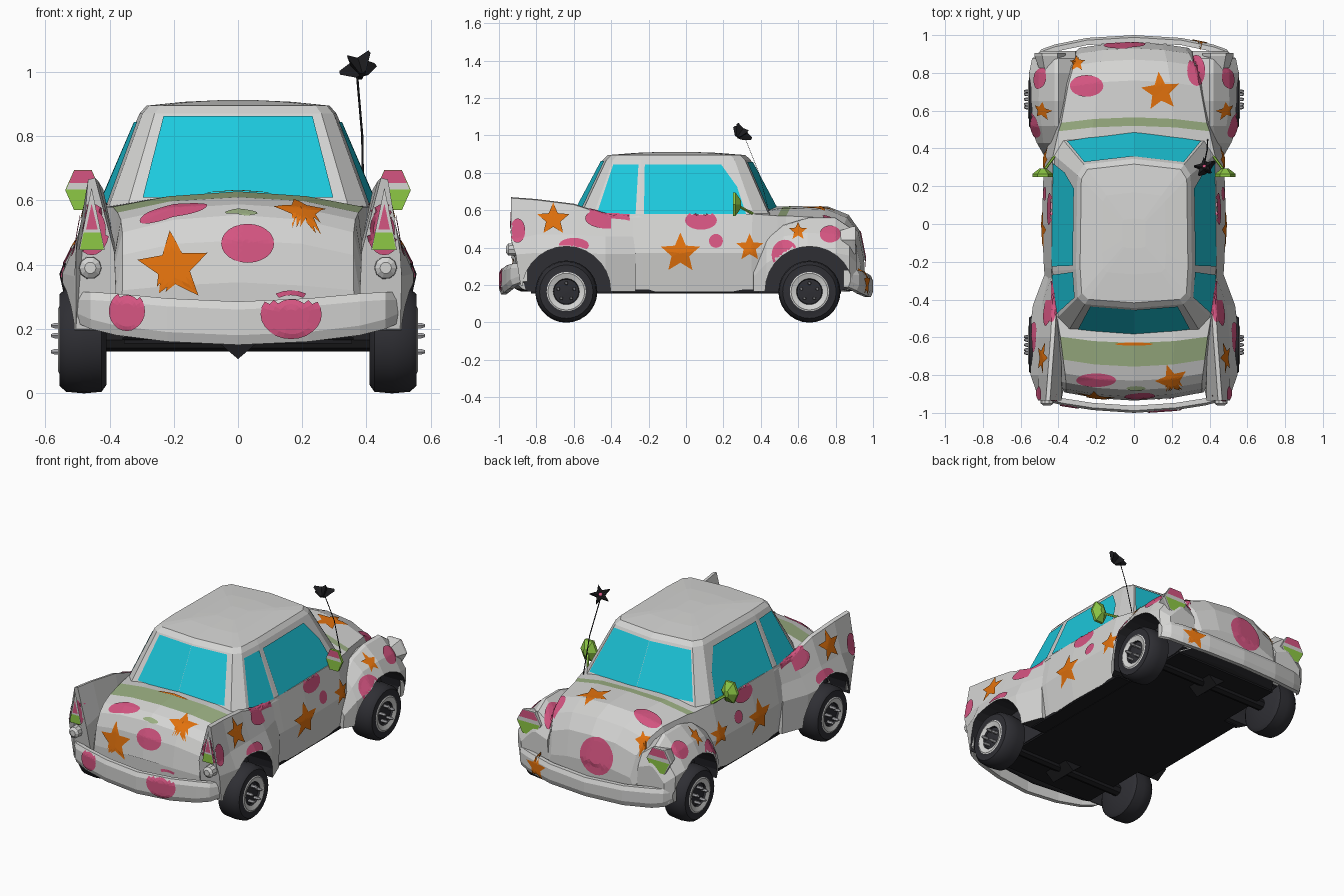
import bpy, bmesh, math
from mathutils import Vector
from mathutils.bvhtree import BVHTree

if "Cube" in bpy.data.objects:
    bpy.data.objects.remove(bpy.data.objects["Cube"])

COL = {"white": (.66, .66, .65), "glass_cyan": (.012, .58, .72), "pink": (.66, .09, .22),
       "orange": (.75, .165, .004), "sage": (.32, .42, .22), "lime": (.27, .58, .06),
       "charcoal": (.028, .028, .034), "black": (.012, .012, .014), "steel": (.4, .4, .42)}
IDX = {n: i for i, n in enumerate(COL)}
MATS = []
for n, c in COL.items():
    m = bpy.data.materials.new(n)
    m.diffuse_color = (*c, 1)
    m.use_nodes = True
    m.node_tree.nodes["Principled BSDF"].inputs["Base Color"].default_value = m.diffuse_color
    MATS.append(m)


def make(name, verts, faces, mats, facing=None):
    """Mesh object; mats is one colour or one per face."""
    bm = bmesh.new()
    vs = [bm.verts.new(v) for v in verts]
    for k, f in enumerate(faces):
        bf = bm.faces.new([vs[i] for i in f])
        bf.material_index = IDX[mats if isinstance(mats, str) else mats[k]]
    bm.normal_update()
    if facing is None:
        bmesh.ops.recalc_face_normals(bm, faces=bm.faces[:])
    else:
        for f in bm.faces:
            if f.normal.dot(facing) < 0:
                f.normal_flip()
    me = bpy.data.meshes.new(name)
    bm.to_mesh(me)
    bm.free()
    for m in MATS:
        me.materials.append(m)
    ob = bpy.data.objects.new(name, me)
    bpy.context.collection.objects.link(ob)
    return ob


def loft(name, rings, mat="white", matf=None, sx=1):
    n = len(rings[0])
    verts = [(p[0] * sx, p[1], p[2]) for r in rings for p in r]
    faces, mats = [], []
    for i in range(len(rings) - 1):
        for j in range(n):
            k = (j + 1) % n
            faces.append((i * n + j, i * n + k, i * n + n + k, i * n + n + j))
            mats.append(matf(i, j) if matf else mat)
    faces += [tuple(range(n)), tuple(range(len(verts) - n, len(verts)))]
    return make(name, verts, faces, mats + [mats[0], mats[-1]])


def mirror_ring(half):
    return half + [(-p[0], p[1], p[2]) for p in half[-2:0:-1]]


def circle(c, r, axis, n=12, rz=None):
    rz = rz or r
    out = []
    for i in range(n):
        a = 2 * math.pi * i / n
        u, v = r * math.cos(a), rz * math.sin(a)
        out.append((c[0], c[1] + u, c[2] + v) if axis == "x" else (c[0] + u, c[1], c[2] + v))
    return out


# main body: y, bottom z, half width, shoulder x, shoulder z, mid z, centre z
ST = [(-.935, .2, .37, .36, .32, .335, .345), (-.915, .18, .38, .36, .43, .465, .475),
      (-.88, .165, .4, .36, .5, .54, .555), (-.83, .165, .4, .365, .54, .575, .588),
      (-.755, .165, .4, .375, .562, .598, .61), (-.63, .165, .42, .39, .58, .613, .628),
      (-.45, .165, .46, .42, .58, .6, .62), (-.25, .165, .477, .435, .58, .6, .62),
      (0, .165, .487, .438, .58, .6, .62), (.38, .165, .477, .43, .58, .6, .62),
      (.52, .165, .44, .4, .57, .61, .62), (.565, .165, .43, .385, .57, .61, .622),
      (.76, .165, .4, .35, .56, .605, .62), (.87, .165, .38, .32, .51, .56, .575),
      (.93, .18, .33, .29, .43, .48, .49), (.96, .2, .29, .27, .3, .33, .34)]


def body_ring(y, zb, xw, xs, zs, zm, zc):
    half = [(0, zb), (xw - .03, zb), (xw, (zb + zs) / 2), (xs, zs), (xs * .55, zm), (0, zc)]
    return mirror_ring([(x, y * (1 - .35 * x * x), z) for x, z in half])


body = loft("body_shell", [body_ring(*s) for s in ST],
            matf=lambda i, j: "sage" if i in (4, 10) and 3 <= j <= 6 else "white")

# fenders: y, bottom z, fin x, top z, middle x, middle z, outer x
REAR = [(-.27, .165, .42, .565, .45, .46, .475), (-.43, .165, .42, .58, .49, .46, .535),
        (-.6, .165, .43, .635, .505, .47, .557), (-.8, .165, .445, .66, .505, .47, .547),
        (-.935, .2, .455, .67, .505, .44, .51)]
FRONT = [(.36, .165, .42, .33, .45, .28, .475), (.43, .165, .42, .45, .48, .39, .515),
         (.52, .165, .41, .52, .49, .46, .55), (.65, .165, .41, .56, .505, .48, .56),
         (.8, .165, .41, .56, .5, .47, .555), (.875, .18, .41, .51, .48, .44, .54),
         (.915, .2, .4, .4, .44, .37, .49)]


def fender_ring(y, zb, xt, zt, xm, zm, xo, xi):
    zo = zb + (zm - zb) * .68
    low = max(y, -.885)      # lower rear end tucks in behind the bumper
    return [(xi, low, zb), (xi + .01, y, zm), (xt - .01, y, zt), (xt + .012, y, zt - .005),
            (xm, y, zm), (xo, (y + low) / 2, zo), (xo - .005, low, zb)]


shell = [body]
for s, side in ((1, "right"), (-1, "left")):
    shell.append(loft("rear_fender_" + side, [fender_ring(*r, .375) for r in REAR], sx=s))
    shell.append(loft("front_fender_" + side, [fender_ring(*r, .3) for r in FRONT], sx=s))

# wheel wells cut through body and fenders
WHEELS = (-.64, .66)
cutters = [loft("well_cutter", [circle((x, y, .17), .237, "x", 28) for x in (.36, .75)], "charcoal", sx=s)
           for y in WHEELS for s in (1, -1)]
for ob in shell:
    for c in cutters:
        mod = ob.modifiers.new("well", "BOOLEAN")
        mod.object, mod.operation, mod.solver = c, "DIFFERENCE", "EXACT"
dg = bpy.context.evaluated_depsgraph_get()
done = [bpy.data.meshes.new_from_object(ob.evaluated_get(dg)) for ob in shell]
for ob, me in zip(shell, done):
    ob.modifiers.clear()
    ob.data = me
    for p in me.polygons:
        if p.normal.z < -.9 and p.center.z < .18:
            p.material_index = IDX["charcoal"]
for c in cutters:
    bpy.data.objects.remove(c)


# bumpers: x, y, low z, high z
def bumper(name, path, s):
    full = [(-p[0], *p[1:]) for p in path[:0:-1]] + path
    return loft(name, [[(x, y, lo + .03), (x, y, hi - .025), (x, y - s * .012, hi),
                        (x, y - s * .038, hi), (x, y - s * .038, lo), (x, y - s * .012, lo)]
                       for x, y, lo, hi in full])


shell.append(bumper("rear_bumper", [(0, -1, .15, .285), (.22, -.985, .16, .295), (.38, -.96, .18, .31),
                                    (.46, -.938, .2, .315), (.505, -.885, .22, .315)], -1))
shell.append(bumper("front_bumper", [(0, 1, .135, .25), (.25, .985, .14, .26), (.42, .95, .155, .275),
                                     (.49, .925, .17, .28), (.525, .88, .19, .28)], 1))

# cabin with roof
H0 = [(0, .51), (.38, .45), (.43, .37), (.44, -.25), (.41, -.5), (.35, -.57), (0, -.61)]
H1 = [(0, .345), (.265, .315), (.3, .26), (.307, -.24), (.298, -.39), (.26, -.425), (0, -.445)]


def plan(h, z, k=1):
    return mirror_ring([(x * k, -.05 + (y + .05) * k, z) for x, y in h])


loft("cabin", [plan(H0, .56), plan(H1, .87), plan(H1, .895, .93), plan(H1, .907, .55), plan(H1, .912, .2)])

# windows as thin plates on the cabin sides
for name, g, u0, u1, v0, v1, cut in (("windscreen", 0, 0, .97, .13, .95, 0), ("door_window", 2, .07, .96, .06, .91, .09),
                                     ("quarter_window", 3, .08, .93, .06, .91, 0), ("rear_window", 5, .12, 1, .15, .97, 0)):
    for s in (1, -1):
        def at(u, v):
            lo = Vector((*H0[g], .56)).lerp(Vector((*H0[g + 1], .56)), u)
            return lo.lerp(Vector((*H1[g], .87)).lerp(Vector((*H1[g + 1], .87)), u), v)
        pts = [at(u0, v0), at(u1, v0), at(u1, v1), at(u0 + cut, v1), at(u0, v0 + (v1 - v0) * .55)]
        nrm = (pts[1] - pts[0]).cross(pts[2] - pts[0]).normalized()
        if nrm.dot(Vector((.3, .3 - g * .15, .3))) < 0:
            nrm = -nrm
        pts = [p + nrm * .006 for p in pts]
        make(name, [(p.x * s, p.y, p.z) for p in pts], [(0, 1, 2, 3, 4)], "glass_cyan",
             Vector((nrm.x * s, nrm.y, nrm.z)))

# painted spots and stars, laid on the shell by ray casting
V, F, M = [], [], []
for ob in shell:
    o = len(V)
    V += [v.co.copy() for v in ob.data.vertices]
    F += [[o + i for i in p.vertices] for p in ob.data.polygons]
    M += [p.material_index for p in ob.data.polygons]
TREE = BVHTree.FromPolygons(V, F)
AX = {"x": ((0, 1, 0), (0, 0, 1)), "y": ((1, 0, 0), (0, 0, 1)), "z": ((1, 0, 0), (0, 1, 0))}


def decal(mat, axis, sign, a, b, ra, rb=None, rot=0.0):
    """Spot if rb is given, otherwise a five-pointed star; seen from sign*axis."""
    U, W = (Vector(t) for t in AX[axis])
    d = Vector([-sign if k == axis else 0 for k in "xyz"])
    if rb:
        out = [(ra * math.cos(i * math.pi / 12), rb * math.sin(i * math.pi / 12)) for i in range(24)]
    else:
        tip = [((1, .45)[i % 2] * ra, math.pi / 2 + rot + i * math.pi / 5) for i in range(10)]
        tip = [(r * math.cos(t), r * math.sin(t)) for r, t in tip]
        out = []
        for p, q in zip(tip, tip[1:] + tip[:1]):
            out += [p, ((p[0] + q[0]) / 2, (p[1] + q[1]) / 2)]
    n, verts, hits, faces = len(out), [], [], []
    for t in (.02, .2, .4, .6, .8, 1):
        for p in out:
            loc, nr, i, _ = TREE.ray_cast(U * (a + p[0] * t) + W * (b + p[1] * t) - d * 2, d)
            ok = loc is not None and M[i] != IDX["charcoal"]
            if ok and nr.dot(d) > 0:
                nr = -nr
            hits.append(loc.dot(d) if ok else None)
            verts.append(loc + nr * .005 if ok else Vector((0, 0, .4)))
    for r in range(5):
        for j in range(n):
            f = (r * n + j, r * n + (j + 1) % n, (r + 1) * n + (j + 1) % n, (r + 1) * n + j)
            h = [hits[i] for i in f]
            if None not in h and max(h) - min(h) < .05:
                faces.append(f)
    if all(h is not None for h in hits[:n]):
        faces.append(tuple(range(n)))
    used = sorted({i for f in faces for i in f})
    new = {v: k for k, v in enumerate(used)}
    make("painted_" + ("spot" if rb else "star"), [verts[i] for i in used],
         [[new[i] for i in f] for f in faces], mat, -d)


for args in ((-.2, .39, .115, None, .1), (.03, .465, .082, .06),
             (-.345, .255, .056, .06), (.165, .245, .095, .075)):       # rear
    decal("pink" if args[3] else "orange", "y", -1, *args)
decal("pink", "z", 1, -.2, -.825, .105, .035)                           # boot lid top
decal("orange", "z", 1, .2, -.83, .09, None, .3)
decal("sage", "z", 1, .01, -.868, .05, .012)
decal("orange", "z", 1, 0, -.635, .1, .008)
decal("pink", "y", 1, -.05, .38, .11, .11)                              # nose
decal("orange", "y", 1, .35, .21, .08)
for args in ((-.25, .73, .088, .056), (.14, .7, .105, None, .1), (-.3, .85, .045), (.33, .81, .05, .08)):  # hood
    decal("pink" if len(args) > 3 and args[3] else "orange", "z", 1, *args)
for s in (1, -1):                                                       # sides
    decal("pink", "z", 1, s * .435, -.41, .028, .11)
    decal("pink", "y", -1, s * .455, .51, .055, .08)
    for args in ((-.03, .37, .11), (-.71, .55, .09), (.34, .4, .075), (.6, .485, .05), (.16, .435, .037, .037),
                 (.08, .545, .085, .05), (-.42, .555, .12, .055), (-.6, .41, .08, .04), (.53, .36, .07, .08),
                 (.77, .47, .055, .045), (-.9, .49, .04, .065)):
        decal("pink" if len(args) > 3 else "orange", "x", s, *args)


# lamps and mirrors with pink, white and lime bands
def banded(name, c, rx, rz, y0, y1, k, mat, s):
    d = 1 if y1 > y0 else -1
    loft(name, [circle((c[0], y, c[1]), rx * q, "y", 6, rz * q) for y, q in ((y0, k), (y1 - d * .015, 1), (y1, 1))], mat, sx=s)
    hw = lambda t: 1 - abs(t) * .58
    for t0, t1, m in ((.3, .84, "pink"), (.02, .3, "white"), (-.84, .02, "lime")):
        make(name + "_band", [(s * (c[0] + e * hw(t) * rx * .95), y1 + d * .004, c[1] + t * rz)
                              for e, t in ((-1, t0), (1, t0), (1, t1), (-1, t1))], [(0, 1, 2, 3)], m, Vector((0, d, 0)))


for s in (1, -1):
    banded("headlight", (.445, .44), .082, .085, .8, .905, .6, "white", s)
    banded("mirror", (.483, .632), .055, .072, .295, .25, .3, "lime", s)
    loft("mirror_stalk", [circle((x, y, z), .009, "y", 6) for x, y, z in ((.42, .36, .58), (.475, .285, .62))], "lime", sx=s)
    # tail lights in the fin ends: white frame, lime foot, pink centre
    for m, y, tri in (("white", -.942, [(.415, .445), (.495, .445), (.456, .64)]),
                      ("lime", -.946, [(.418, .447), (.492, .447), (.481, .5), (.428, .5)]),
                      ("pink", -.946, [(.437, .51), (.473, .51), (.456, .59)])):
        make("tail_light", [(s * x, y, z) for x, z in tri], [tuple(range(len(tri)))], m, Vector((0, -1, 0)))
    loft("reverse_lamp", [circle((.46, y, .39), r, "y", 10) for y, r in ((-.9, .036), (-.95, .034), (-.962, .018))], sx=s)

# wheels: lathed tyre, rim and hub with bolts
PROF = [(.41, .02), (.41, .14), (.425, .161), (.48, .166), (.535, .161), (.556, .143), (.556, .105), (.56, .098),
        (.55, .07), (.54, .066), (.545, .01)]
for y in WHEELS:
    for s in (1, -1):
        w = loft("wheel", [circle((x, y, .165), r, "x", 28) for x, r in PROF], sx=s,
                 matf=lambda i, j: "white" if i in (6, 7) else "charcoal")
        w.select_set(True)
        bpy.context.view_layer.objects.active = w
        for i in range(5):
            a = math.pi / 2 + i * math.tau / 5
            c = (y + .045 * math.cos(a), .165 + .045 * math.sin(a))
            loft("wheel_bolt", [circle((x, *c), r, "x", 6) for x, r in ((.535, .01), (.57, .01), (.583, .005))], "steel", sx=s)
bpy.ops.object.shade_smooth_by_angle(angle=math.radians(40))


# underside floor and axles
def box(name, x, y, z0, z1):
    loft(name, [[(-x, yy, z0), (x, yy, z0), (x, yy, z1), (-x, yy, z1)] for yy in (-y, y)], "black")


box("floor_middle", .45, .39, .157, .175)
box("floor_long", .355, .83, .155, .19)
for y in WHEELS:
    loft("axle", [circle((x, y, .165), .035, "x", 8) for x in (-.43, .43)], "black")
    loft("axle_housing", [[(-.07, y + k, .165), (0, y + k, .106), (.07, y + k, .165)] for k in (-.09, .09)], "black")

# antenna with a flower on top
loft("antenna", [circle(p, .0035, "y", 6) for p in ((.39, .45, .57), (.387, .39, .8), (.37, .31, 1.0))], "black")
ax = Vector((-.3, .6, .7)).normalized()
e1 = ax.cross(Vector((0, 0, 1))).normalized()
e2 = e1.cross(ax)
mid = Vector((.378, .295, 1.012))


def star_ring(r, h):
    return [mid + ax * h + (e1 * math.cos(i * math.pi / 5) + e2 * math.sin(i * math.pi / 5)) * r * (1, .42)[i % 2]
            for i in range(10)]


loft("antenna_flower", [star_ring(.02, -.03), star_ring(.064, .008), star_ring(.06, .022), star_ring(.02, .01)], "black")
make("flower_centre", [mid + ax * .02 + (e1 * math.cos(i) + e2 * math.sin(i)) * .012 for i in range(6)],
     [tuple(range(6))], "pink", ax)
